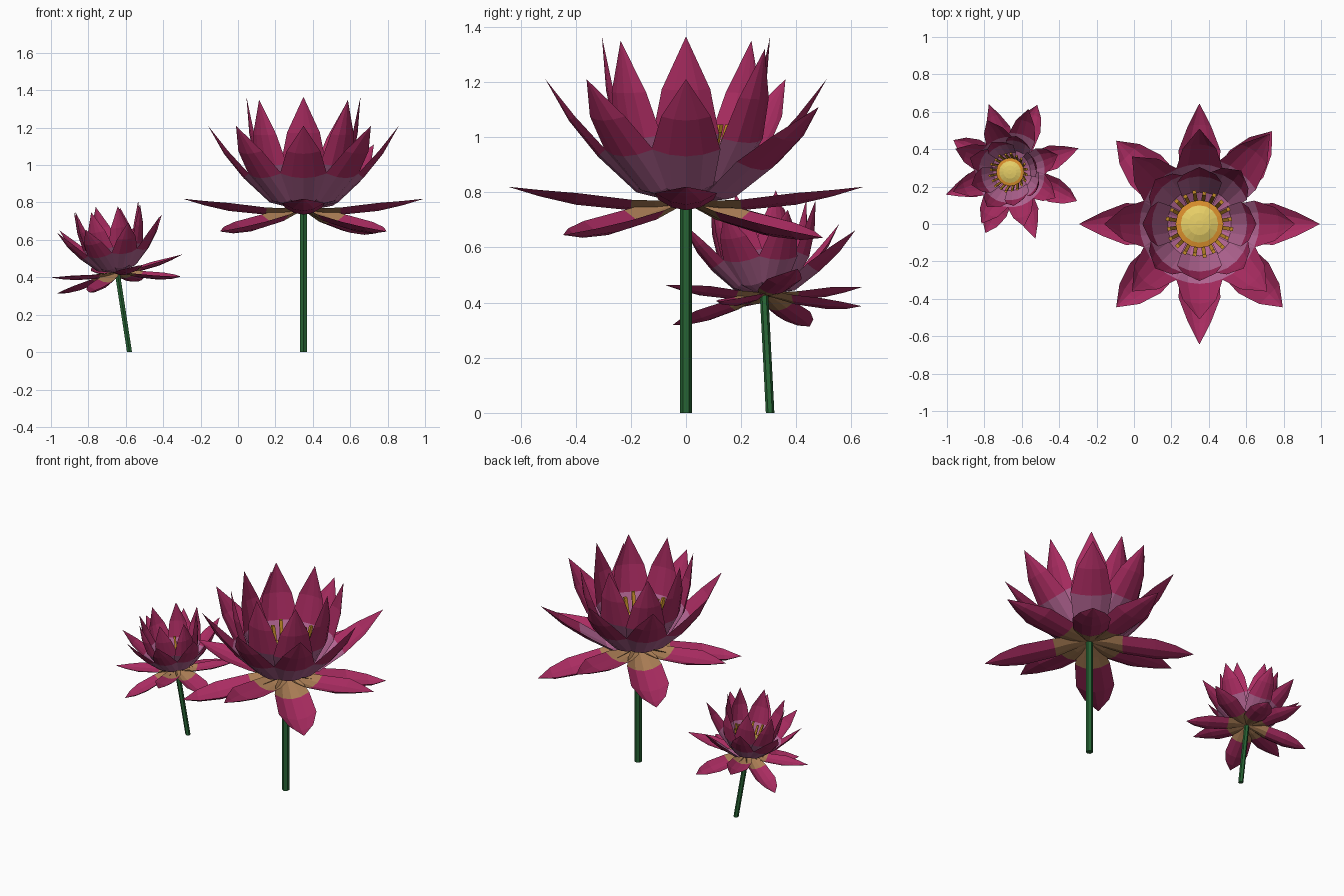
import bpy, bmesh, math
from mathutils import Matrix, Vector

if "Cube" in bpy.data.objects:
    bpy.data.objects.remove(bpy.data.objects["Cube"])

def material(name, r, g, b):
    m = bpy.data.materials.new(name)
    m.diffuse_color = (r, g, b, 1)
    m.use_nodes = True
    m.node_tree.nodes["Principled BSDF"].inputs["Base Color"].default_value = m.diffuse_color
    return m

MAGENTA = material("magenta petal", .40, .025, .12)
MAUVE = material("mauve petal base", .45, .13, .29)
TAN = material("tan outer base", .40, .205, .09)
GREEN = material("stem green", .02, .127, .034)
YELLOW = material("seed yellow", .83, .645, .14)
ORANGE = material("rim orange", .72, .28, .026)
OCHRE = material("stamen ochre", .55, .26, .021)

def finish(bm, name, mats, matrix):
    me = bpy.data.meshes.new(name)
    bm.to_mesh(me)
    bm.free()
    for m in mats:
        me.materials.append(m)
    ob = bpy.data.objects.new(name, me)
    ob.matrix_world = matrix
    bpy.context.collection.objects.link(ob)
    return ob

def petal(bm, spine, angle, cup, base_rows):
    """Cupped petal along a spine of (radius, height, half width); last point is the tip."""
    rot = Matrix.Rotation(angle, 3, 'Z')
    rows = []
    for i, (r, z, w) in enumerate(spine):
        if i == len(spine) - 1:
            rows.append([bm.verts.new(rot @ Vector((r, 0, z)))] * 5)
            continue
        a, b = spine[max(i - 1, 0)], spine[i + 1]
        n = Vector((a[1] - b[1], 0, b[0] - a[0])).normalized()
        row = []
        for k in range(5):
            t = k / 2 - 1
            p = Vector((r, t * w, z)) + n * (cup * w * t * t)
            row.append(bm.verts.new(rot @ p))
        rows.append(row)
    for i in range(len(rows) - 1):
        lo, hi = rows[i], rows[i + 1]
        for k in range(4):
            vs = [lo[k], hi[k], hi[k + 1], lo[k + 1]]
            if hi[k] is hi[k + 1]:
                vs = [lo[k], hi[k], lo[k + 1]]
            f = bm.faces.new(vs[::-1])
            f.material_index = 1 if i < base_rows else 0

def lathe(bm, profile, sides, mat_of):
    """Closed turned shape from (radius, height) points."""
    rings = [[bm.verts.new((r * math.cos(2 * math.pi * k / sides),
                            r * math.sin(2 * math.pi * k / sides), z))
              for k in range(sides)] for r, z in profile]
    for i in range(len(rings) - 1):
        for k in range(sides):
            j = (k + 1) % sides
            f = bm.faces.new((rings[i][k], rings[i][j], rings[i + 1][j], rings[i + 1][k]))
            f.material_index = mat_of(i)
    bm.faces.new(rings[0][::-1]).material_index = mat_of(0)
    bm.faces.new(rings[-1]).material_index = mat_of(len(rings) - 2)

# Petal spines; heights are measured from the flower base
INNER = [(.02, .02, .03), (.17, .09, .095), (.255, .25, .12), (.29, .42, .088), (.305, .615, 0)]
INNER_WIDE = [(r * 1.1, z * .975, w) for r, z, w in INNER]
MIDDLE = [(.02, .01, .03), (.18, .05, .10), (.32, .18, .125), (.425, .31, .09), (.51, .46, 0)]
OUTER_UP = [(.02, .005, .04), (.11, -.01, .08), (.20, -.015, .10), (.40, .005, .112),
            (.53, .035, .062), (.645, .07, 0)]
OUTER_DOWN = [(.02, .005, .04), (.12, -.03, .085), (.20, -.06, .105), (.40, -.105, .115),
              (.53, -.115, .075), (.63, -.105, 0)]

def flower(prefix, matrix):
    def ring(name, even, odd, cups, base_mat, stretch, drop):
        bm = bmesh.new()
        for i in range(8):
            spine = odd if i % 2 else even
            angle = math.radians(45 * i)
            if i == 1:      # one side hangs a little wider and lower
                angle += math.radians(7)
                top = len(spine) - 1
                spine = [(r * (1 + stretch * n / top), z - drop * n / top, w)
                         for n, (r, z, w) in enumerate(spine)]
            petal(bm, spine, angle, cups[i % 2], 2)
        finish(bm, prefix + name, [MAGENTA, base_mat], matrix)

    ring("inner_petals", INNER, INNER_WIDE, (.30, .30), MAUVE, .08, .03)
    ring("middle_petals", MIDDLE, MIDDLE, (.30, .30), MAUVE, .2, .1)
    ring("outer_petals", OUTER_UP, OUTER_DOWN, (.38, .45), TAN, 0, .01)

    # Seed head: orange cup with a yellow domed top
    bm = bmesh.new()
    lathe(bm, [(.06, .03), (.128, .17), (.128, .185), (.10, .19), (.06, .205), (.02, .21)],
          16, lambda i: 0 if i < 3 else 1)
    finish(bm, prefix + "seed_head", [ORANGE, YELLOW], matrix)

    # Stamens: a ring of leaning sticks
    bm = bmesh.new()
    for k in range(20):
        a = 2 * math.pi * (k + .5) / 20
        d = Vector((math.cos(a), math.sin(a), 0))
        side = Vector((-d.y, d.x, 0)) * .010
        length = 1 if k % 2 else .88
        lo = d * .107 + Vector((0, 0, .07))
        hi = lo + Vector((d.x * .066, d.y * .066, .225)) * length
        ends = [[bm.verts.new(p + side * s + d * .009 * t)
                 for s, t in ((-1, -1), (-1, 1), (1, 1), (1, -1))] for p in (lo, hi)]
        for j in range(4):
            n = (j + 1) % 4
            bm.faces.new((ends[0][n], ends[0][j], ends[1][j], ends[1][n]))
        bm.faces.new(ends[0])
        bm.faces.new(ends[1][::-1])
    bmesh.ops.recalc_face_normals(bm, faces=bm.faces[:])
    finish(bm, prefix + "stamens", [OCHRE], matrix)

def stem(name, foot, top, radius):
    bm = bmesh.new()
    turn = math.pi / 3
    rings = [[bm.verts.new(Vector(c) + Vector((math.cos((k + .5) * turn),
                                               math.sin((k + .5) * turn), 0)) * radius)
              for k in range(6)] for c in (foot, top)]
    for k in range(6):
        j = (k + 1) % 6
        bm.faces.new((rings[0][k], rings[0][j], rings[1][j], rings[1][k]))
    bm.faces.new(rings[0][::-1])
    bm.faces.new(rings[1])
    finish(bm, name, [GREEN], Matrix())

# Large upright flower
flower("large_", Matrix.Translation((.35, 0, .75)))
stem("large_stem", (.35, 0, 0), (.35, 0, .765), .0215)

# Small flower, leaning left
small = (Matrix.Translation((-.645, .283, .42))
         @ Matrix.Rotation(math.radians(-9), 4, 'Y')
         @ Matrix.Rotation(math.radians(2.5), 4, 'X')
         @ Matrix.Rotation(math.radians(19), 4, 'Z')
         @ Matrix.Scale(.59, 4))
flower("small_", small)
stem("small_stem", (-.58, .305, 0), (-.646, .283, .43), .0155)
